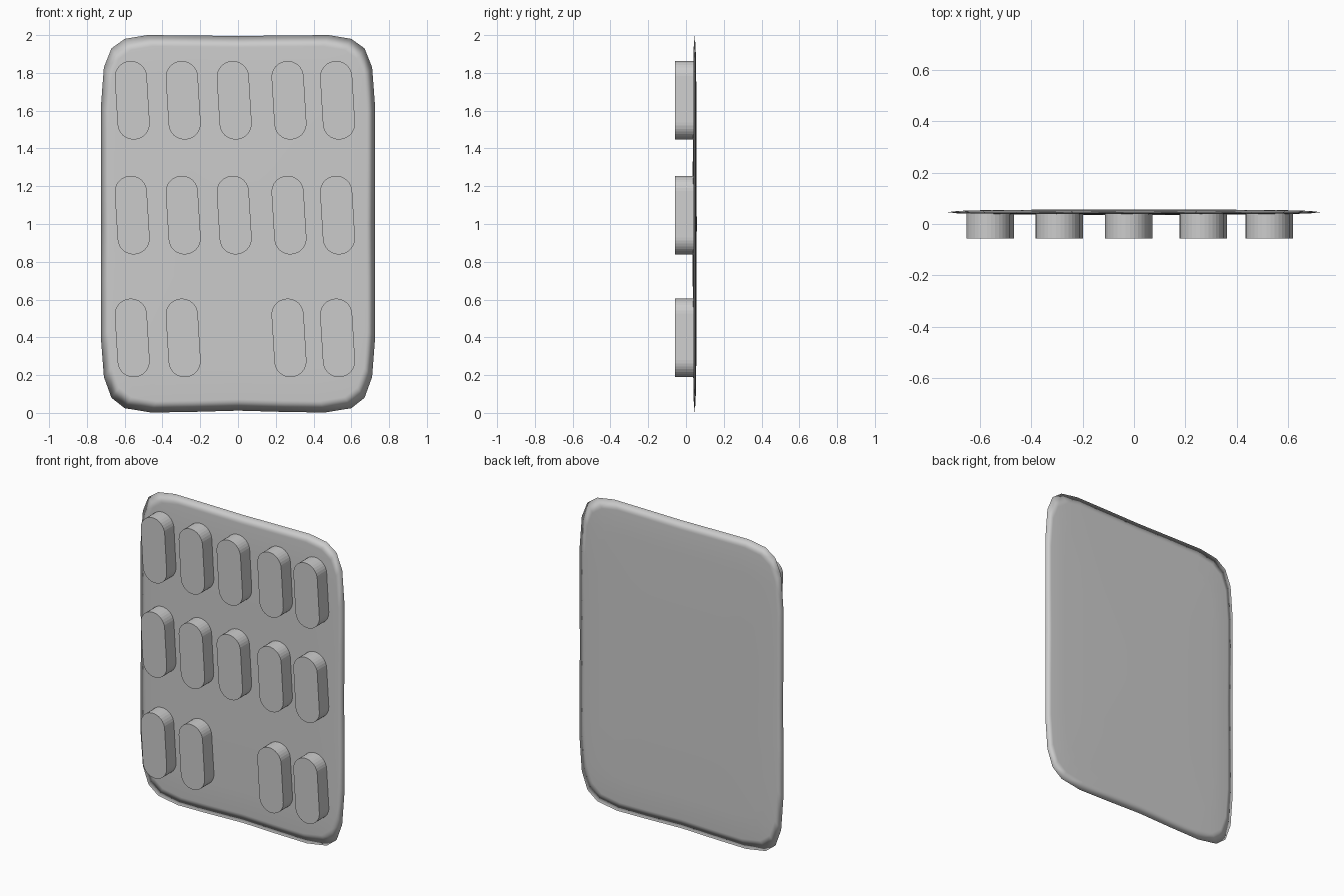
import bpy
import bmesh
from math import sin, cos, pi

old = bpy.data.objects.get("Cube")
if old:
    bpy.data.objects.remove(old, do_unlink=True)

grey = bpy.data.materials.new("light_grey")
grey.use_nodes = True
colour = (0.6, 0.6, 0.6, 1)
grey.diffuse_color = colour
grey.node_tree.nodes["Principled BSDF"].inputs["Base Color"].default_value = colour


def add_object(name, bm):
    bmesh.ops.recalc_face_normals(bm, faces=bm.faces)
    mesh = bpy.data.meshes.new(name)
    bm.to_mesh(mesh)
    bm.free()
    mesh.materials.append(grey)
    obj = bpy.data.objects.new(name, mesh)
    bpy.context.collection.objects.link(obj)
    return obj


def bridge(bm, a, b):
    for i in range(len(a)):
        j = (i + 1) % len(a)
        bm.faces.new((a[i], a[j], b[j], b[i]))


# Pillow-like backing panel: right half outline from top to bottom, mirrored
half = [(0, 1.995), (0.25, 1.998), (0.48, 2.0), (0.6, 1.98), (0.67, 1.93),
        (0.71, 1.83), (0.726, 1.62), (0.726, 1.3), (0.724, 1.0), (0.726, 0.7),
        (0.726, 0.4), (0.71, 0.19), (0.67, 0.08), (0.6, 0.025), (0.46, 0.002),
        (0.25, 0.005), (0, 0.012)]
outline = half + [(-x, z) for x, z in reversed(half[1:-1])]
MID_Y = 0.046

bm = bmesh.new()
rim = [bm.verts.new((x, MID_Y, z)) for x, z in outline]
for side in (-1, 1):
    previous = rim
    for scale, bulge in ((0.94, 0.005), (0.8, 0.008), (0.45, 0.010)):
        ring = [bm.verts.new((x * scale, MID_Y + side * bulge, 1 + (z - 1) * scale))
                for x, z in outline]
        bridge(bm, previous, ring)
        previous = ring
    centre = bm.verts.new((0, MID_Y + side * 0.011, 1))
    for i in range(len(previous)):
        bm.faces.new((previous[i], previous[(i + 1) % len(previous)], centre))
panel = add_object("backing_panel", bm)
for polygon in panel.data.polygons:
    polygon.use_smooth = True


# Tilted capsule-shaped buttons
def add_button(name, cx, cz):
    radius, reach, lean = 0.085, 0.123, 0.0075
    steps = 16
    bm = bmesh.new()
    loops = []
    for y in (-0.057, MID_Y):
        loop = []
        for end in (1, -1):
            for i in range(steps + 1):
                a = pi * i / steps + (0 if end == 1 else pi) - 0.06 * -1
                loop.append(bm.verts.new((cx - end * lean + radius * cos(a), y,
                                          cz + end * reach + radius * sin(a))))
        loops.append(loop)
        bm.faces.new(loop)
    bridge(bm, *loops)
    add_object(name, bm)


columns = (-0.56, -0.29, -0.02, 0.27, 0.527)
rows = (("top", 1.655), ("middle", 1.047), ("bottom", 0.397))
for row, z in rows:
    for index, x in enumerate(columns):
        # The bottom row has a gap in its centre
        if row == "bottom" and index == 2:
            continue
        add_button(f"{row}_button_{index + 1}", x, z)
